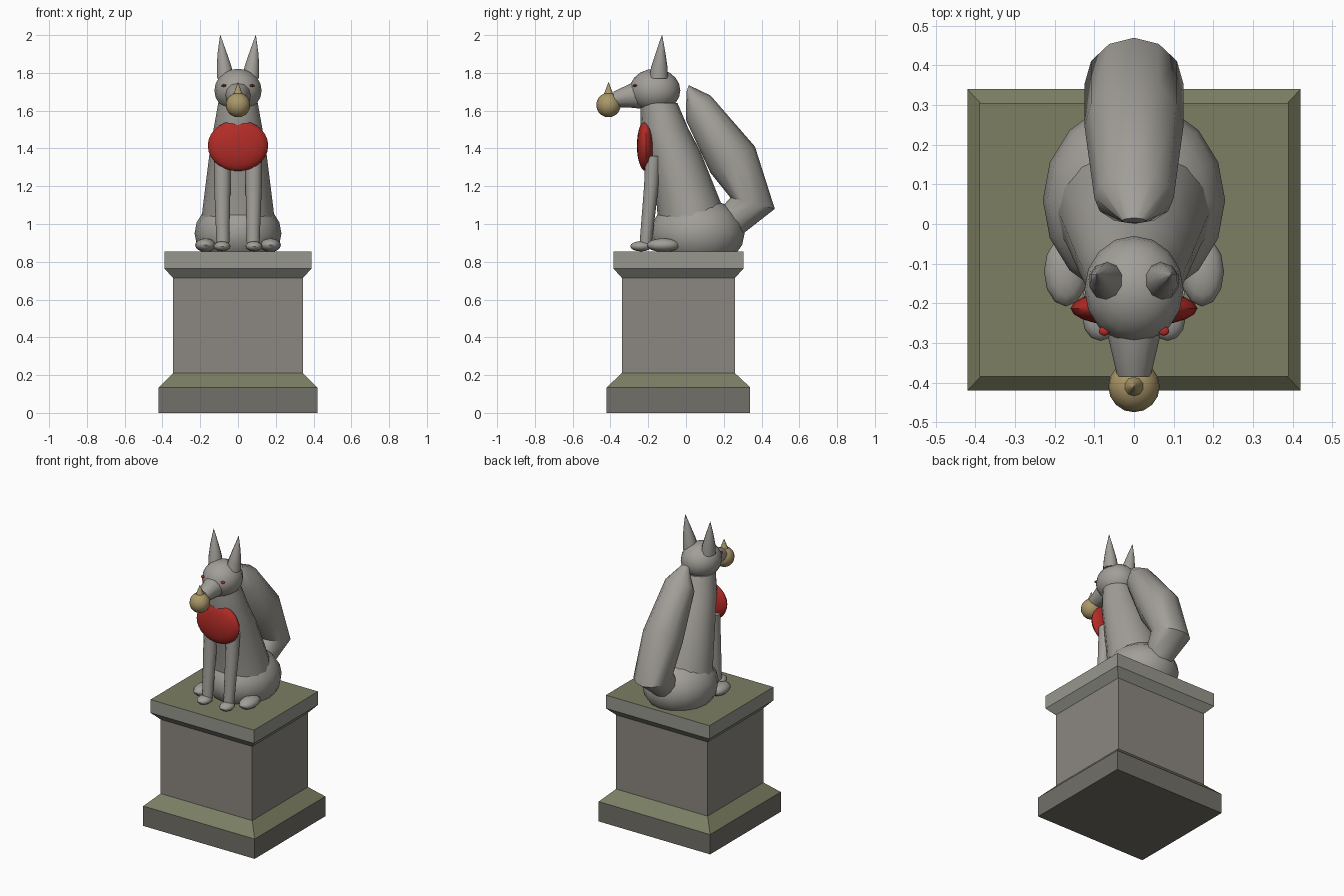
import bpy, bmesh, math
from mathutils import Vector

if "Cube" in bpy.data.objects:
    bpy.data.objects.remove(bpy.data.objects["Cube"])


def material(name, rgb):
    m = bpy.data.materials.new(name)
    m.diffuse_color = (*rgb, 1)
    m.use_nodes = True
    m.node_tree.nodes["Principled BSDF"].inputs["Base Color"].default_value = m.diffuse_color
    return m


FUR = material("pale_stone", (0.36, 0.345, 0.315))
BASE = material("dark_stone", (0.17, 0.16, 0.14))
SHAFT = material("warm_stone", (0.26, 0.245, 0.22))
CAP = material("light_stone", (0.31, 0.31, 0.27))
MOSS = material("moss", (0.2, 0.21, 0.125))
RED = material("red_cloth", (0.45, 0.025, 0.02))
GOLD = material("old_gold", (0.4, 0.31, 0.14))


def finish(bm, name, mats, smooth=True):
    bmesh.ops.recalc_face_normals(bm, faces=bm.faces)
    me = bpy.data.meshes.new(name)
    bm.to_mesh(me)
    bm.free()
    ob = bpy.data.objects.new(name, me)
    bpy.context.collection.objects.link(ob)
    for m in mats:
        me.materials.append(m)
    if smooth:
        bpy.ops.object.select_all(action='DESELECT')
        ob.select_set(True)
        bpy.context.view_layer.objects.active = ob
        bpy.ops.object.shade_smooth_by_angle(angle=math.radians(40))
    return ob


def skin(bm, rings):
    """Bridge a list of equally long point rings and cap both ends."""
    vs = [[bm.verts.new(p) for p in r] for r in rings]
    n = len(vs[0])
    for a, b in zip(vs, vs[1:]):
        for i in range(n):
            j = (i + 1) % n
            bm.faces.new((a[i], a[j], b[j], b[i]))
    bm.faces.new(vs[0])
    bm.faces.new(vs[-1])


def loft(name, rings, mat=FUR, sides=12):
    """Each ring: (x, half width, y1, z1, y2, z2), an ellipse between two side-view points."""
    pts = []
    for x, w, y1, z1, y2, z2 in rings:
        c = Vector((x, (y1 + y2) / 2, (z1 + z2) / 2))
        d = Vector((0, (y2 - y1) / 2, (z2 - z1) / 2))
        pts.append([c + d * math.cos(t) + Vector((w * math.sin(t), 0, 0))
                    for t in (2 * math.pi * i / sides for i in range(sides))])
    bm = bmesh.new()
    skin(bm, pts)
    return finish(bm, name, [mat])


def ball(name, c, r, mat=FUR, seg=16, rows=10):
    bm = bmesh.new()
    bmesh.ops.create_uvsphere(bm, u_segments=seg, v_segments=rows, radius=1)
    for v in bm.verts:
        v.co = Vector(c) + Vector([a * b for a, b in zip(v.co, r)])
    return finish(bm, name, [mat])


def block(name, levels, mat):
    """Stacked rectangles (half x, half y, z); upward faces get moss."""
    bm = bmesh.new()
    skin(bm, [[(sx * hx, sy * hy - 0.04, z) for sx, sy in ((-1, -1), (1, -1), (1, 1), (-1, 1))]
              for hx, hy, z in levels])
    bmesh.ops.recalc_face_normals(bm, faces=bm.faces)
    for f in bm.faces:
        f.material_index = int(f.normal.z > 0.3)
    return finish(bm, name, [mat, MOSS], smooth=False)


# Pedestal
block("pedestal_base", [(.42, .38, 0), (.42, .38, .135), (.345, .30, .21)], BASE)
block("pedestal_shaft", [(.345, .30, .21), (.345, .30, .715)], SHAFT)
block("pedestal_cap", [(.345, .30, .715), (.39, .345, .765), (.39, .345, .855)], CAP)

# Haunches, torso, head and snout
ball("haunches", (0, .06, .95), (.23, .25, .19))
loft("torso", [(0, .205, -.14, .92, .235, .95), (0, .185, -.155, 1.1, .19, 1.1),
               (0, .15, -.21, 1.38, .078, 1.38), (0, .128, -.24, 1.51, .01, 1.51),
               (0, .105, -.242, 1.64, -.045, 1.64)], sides=16)
ball("head", (0, -.165, 1.707), (.125, .135, .115))
loft("snout", [(0, .068, -.24, 1.61, -.25, 1.755), (0, .066, -.28, 1.615, -.285, 1.748),
               (0, .042, -.385, 1.62, -.385, 1.70)])

# Tail
loft("tail", [(0, .09, .28, .91, .14, 1.08), (0, .095, .31, .955, .2, 1.1),
              (0, .125, .47, 1.08, .235, 1.14), (0, .125, .365, 1.41, .13, 1.27),
              (0, .1, .13, 1.68, 0, 1.55), (0, .03, .015, 1.735, .002, 1.70)])

# Bib and jewel
ball("bib", (0, -.213, 1.415), (.16, .047, .135), RED, 20, 14)
ball("jewel", (0, -.41, 1.63), (.065, .065, .065), GOLD)
loft("jewel_point", [(0, .032, -.442, 1.67, -.378, 1.67), (0, .016, -.426, 1.71, -.394, 1.71),
                     (0, .001, -.411, 1.75, -.409, 1.75)], GOLD, 10)

# Paired parts
for s, side in ((-1, "left"), (1, "right")):
    loft(f"ear_{side}", [(s * .067, .047, -.195, 1.77, -.095, 1.77),
                         (s * .073, .041, -.185, 1.83, -.098, 1.83),
                         (s * .083, .027, -.162, 1.90, -.108, 1.90),
                         (s * .094, .001, -.128, 2.0, -.126, 2.0)], sides=10)
    ball(f"eye_{side}", (s * .075, -.27, 1.733), (.014, .012, .007), RED, 10, 6)
    loft(f"front_leg_{side}", [(s * .08, .033, -.248, .87, -.185, .87),
                               (s * .083, .043, -.222, 1.2, -.145, 1.2),
                               (s * .083, .045, -.215, 1.36, -.13, 1.36)])
    ball(f"front_paw_{side}", (s * .085, -.238, .882), (.045, .057, .027), FUR, 12, 8)
    ball(f"hind_paw_{side}", (s * .172, -.12, .888), (.055, .088, .036), FUR, 12, 8)
